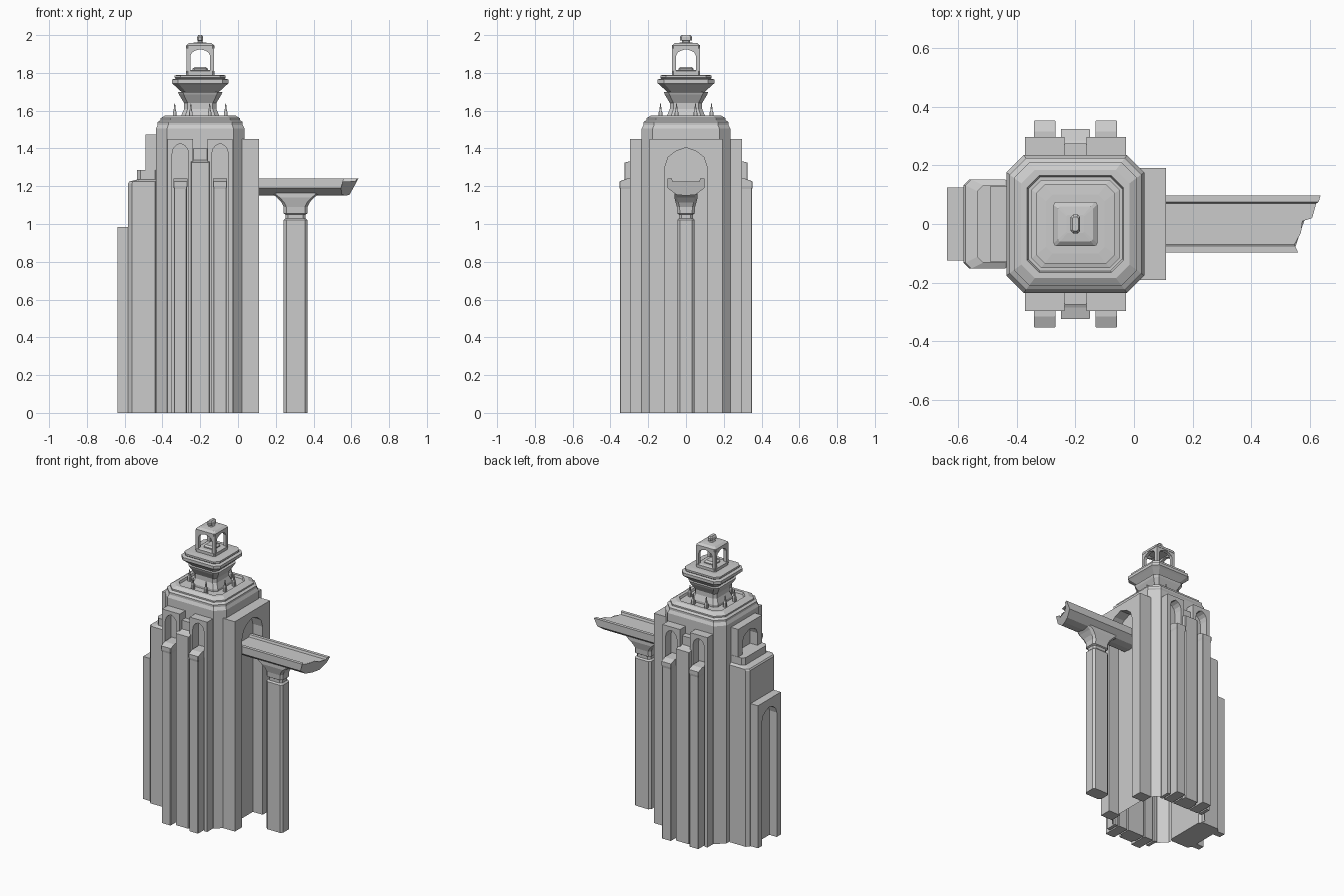
import bpy, bmesh
from math import sin, cos, radians

if "Cube" in bpy.data.objects:
    bpy.data.objects.remove(bpy.data.objects["Cube"])

CX = -0.2                                   # tower axis in x
RIGHT, FRONT, BACK, LEFT = 0, -90, 90, 180  # directions a wall part faces


def loft(name, rings, bottom=True):
    """Skin a list of equal-length point rings and cap the ends."""
    bm = bmesh.new()
    vs = [[bm.verts.new(p) for p in r] for r in rings]
    n = len(rings[0])
    for a, b in zip(vs, vs[1:]):
        for i in range(n):
            j = (i + 1) % n
            bm.faces.new((a[i], a[j], b[j], b[i]))
    if bottom:
        bm.faces.new(vs[0][::-1])
    bm.faces.new(vs[-1])
    bmesh.ops.recalc_face_normals(bm, faces=bm.faces)
    me = bpy.data.meshes.new(name)
    bm.to_mesh(me)
    bm.free()
    ob = bpy.data.objects.new(name, me)
    bpy.context.collection.objects.link(ob)
    return ob


def ring(cx, cy, hx, hy, c, z):
    """Rectangle with cut corners."""
    x, y = hx - c, hy - c
    return [(cx + a, cy + b, z) for a, b in
            ((hx, -y), (hx, y), (x, hy), (-x, hy), (-hx, y), (-hx, -y), (-x, -hy), (x, -hy))]


def turned(name, profile, cx=CX, cy=0.0, cut=0.22, bottom=True):
    """Stack of square cut-corner rings from (half width, z) pairs."""
    return loft(name, [ring(cx, cy, h, h, h * cut, z) for h, z in profile], bottom)


def out(d, u, z, side):
    """Wall coordinates: d outward from the tower axis, u along the wall."""
    a = radians(side)
    return (CX + d * cos(a) - u * sin(a), d * sin(a) + u * cos(a), z)


def block(name, side, u, hu, steps, d0=0.22, c=0.003):
    """Wall block; steps are (outer distance, z, extra half width)."""
    rings = []
    for d, z, e in steps:
        r = ring((d + d0) / 2, u, (d - d0) / 2, hu + e, c, z)
        rings.append([out(*p, side) for p in r])
    return loft(name, rings)


def arch(name, side, u, hu, top, w, spring, apex, d0, d1, z0=0.0):
    """Slab with a pointed opening cut up from its foot."""
    k = apex - spring
    half = [(w, z0), (w, spring), (w * .85, spring + k * .5), (w * .5, spring + k * .8)]
    pts = [(-hu, z0), (-hu, top), (hu, top), (hu, z0)] + half + [(0, apex)]
    pts += [(-a, b) for a, b in reversed(half)]
    return loft(name, [[out(d, u + a, b, side) for a, b in pts] for d in (d0, d1)])


# Main shaft with stepped cornice, open underneath
turned("tower_shaft", [(.235, 0), (.235, 1.505), (.225, 1.525), (.225, 1.54), (.21, 1.55),
                       (.21, 1.56), (.185, 1.575), (.165, 1.575), (.16, 1.56), (.09, 1.56)],
       cut=.25, bottom=False)

# Flared crown
turned("crown", [(.10, 1.555), (.10, 1.575), (.085, 1.61), (.085, 1.64), (.112, 1.685),
                 (.118, 1.70), (.10, 1.70), (.138, 1.735), (.15, 1.745), (.15, 1.765),
                 (.13, 1.77), (.135, 1.775), (.135, 1.787), (.10, 1.79)])

# Little spikes round the terrace
for sx in (-1, 1):
    for a, b in ((.135, .05), (.05, .135)):
        for sy in (-1, 1):
            turned("terrace_spike", [(.010, 1.555), (.010, 1.59), (.006, 1.60), (.002, 1.637)],
                   CX + sx * a, sy * b)

# Lantern: four arched sides, plinth, cap and finial
for s in (RIGHT, FRONT, BACK, LEFT):
    arch("lantern_side", s, 0, .072, 1.94, .052, 1.89, 1.925, .052, .073, 1.80)
turned("lantern_base", [(.075, 1.785), (.075, 1.81), (.065, 1.815)], cut=.12)
turned("lantern_lamp", [(.04, 1.81), (.04, 1.822), (.028, 1.832)])
turned("lantern_cap", [(.075, 1.93), (.075, 1.945), (.06, 1.957), (.03, 1.96)], cut=.12)
loft("finial", [ring(CX, 0, hx, hy, hx * .5, z) for hx, hy, z in
                ((.018, .024, 1.955), (.012, .02, 1.97), (.016, .032, 1.972),
                 (.016, .032, 1.99), (.01, .024, 2.0))])

# Front and back: twin niches with pilasters and a middle buttress
for s in (FRONT, BACK):
    for u in (-.105, .105):
        arch("niche_frame", s, u, .067, 1.45, .044, 1.37, 1.427, .22, .297)
        block("pilaster", s, u, .034, [(.35, 0, 0), (.35, 1.185, 0), (.353, 1.20, .003),
                                       (.353, 1.225, .003), (.315, 1.24, .003)])
    block("middle_buttress", s, 0, .05, [(.325, 0, 0), (.325, 1.325, 0), (.285, 1.335, 0),
                                         (.275, 1.34, -.012), (.275, 1.40, -.012)])

# Right: tall gate arch behind the bridge
arch("gate_arch", RIGHT, 0, .192, 1.45, .112, 1.30, 1.405, .22, .31)

# Left: stepped buttresses with niches
arch("upper_left_niche", LEFT, 0, .13, 1.475, .08, 1.37, 1.43, .22, .29)
block("middle_left_buttress", LEFT, 0, .152, [(.382, 0, 0), (.382, 1.215, 0), (.375, 1.225, 0),
                                              (.335, 1.235, -.02), (.335, 1.285, -.02)], c=.02)
arch("lower_left_niche", LEFT, 0, .125, .985, .08, .86, .93, .36, .438)

# Bridge with raised edges and a broken end: (y, z, end x)
section = [(-.097, 1.24, .56), (-.075, 1.24, .55), (-.07, 1.225, .548), (-.03, 1.225, .57),
           (.01, 1.225, .575), (.02, 1.225, .608), (.07, 1.225, .622), (.075, 1.24, .63),
           (.097, 1.24, .637), (.097, 1.19, .61), (.05, 1.155, .59), (.0, 1.15, .57),
           (-.05, 1.155, .55), (-.097, 1.19, .545)]
loft("bridge", [[(.03, y, z) for y, z, e in section], [(e, y, z) for y, z, e in section]])

# Bridge column with flared capital
loft("bridge_column", [ring(.305, 0, hx, hy, .014, z) for hx, hy, z in
                       ((.063, .046, 0), (.063, .046, 1.02), (.053, .038, 1.03),
                        (.053, .038, 1.05), (.063, .046, 1.055), (.063, .048, 1.09),
                        (.075, .055, 1.115), (.098, .062, 1.14), (.118, .062, 1.155),
                        (.118, .062, 1.17))])
